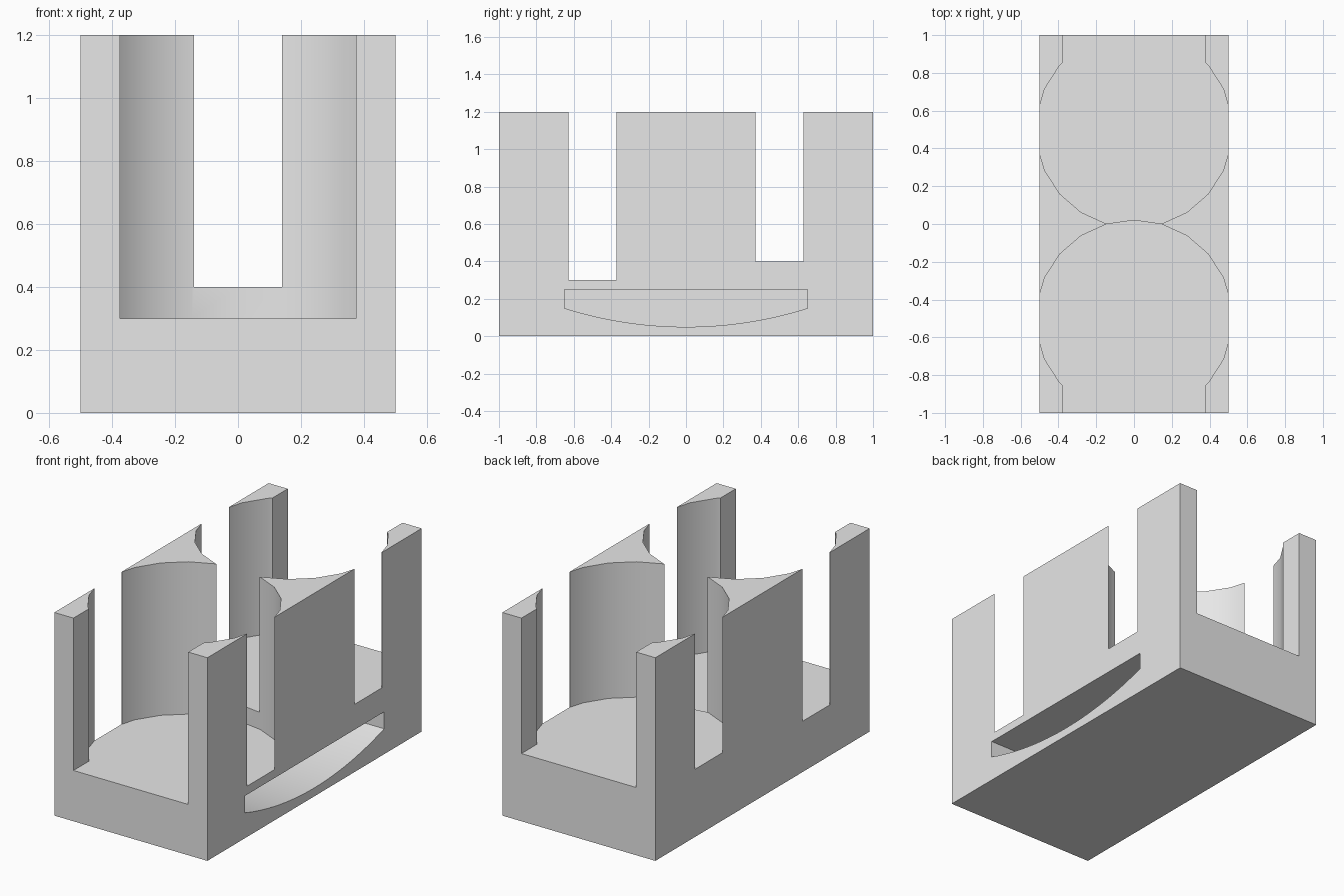
import bpy, math

cube = bpy.data.objects.get("Cube")
if cube:
    bpy.data.objects.remove(cube, do_unlink=True)

grey = bpy.data.materials.new("light grey")
grey.use_nodes = True
color = (0.8, 0.8, 0.8, 1)
grey.diffuse_color = color
grey.node_tree.nodes["Principled BSDF"].inputs["Base Color"].default_value = color


def box(name, lo, hi):
    """Axis-aligned box between two corners."""
    bpy.ops.mesh.primitive_cube_add(size=1, location=[(a + b) / 2 for a, b in zip(lo, hi)])
    ob = bpy.context.object
    ob.name = name
    ob.scale = [b - a for a, b in zip(lo, hi)]
    bpy.ops.object.transform_apply(location=True, rotation=True, scale=True)
    return ob


def cut(target, cutter):
    """Subtract the cutter, then remove it."""
    cutter.hide_render = True
    mod = target.modifiers.new("cut", "BOOLEAN")
    mod.operation = "DIFFERENCE"
    mod.solver = "EXACT"
    mod.object = cutter
    bpy.context.view_layer.objects.active = target
    bpy.ops.object.modifier_apply(modifier=mod.name)
    bpy.data.objects.remove(cutter, do_unlink=True)


# Solid block
holder = box("holder_body", (-0.5, -1, 0), (0.5, 1, 1.2))

# Two round wells, each with side slots and an open end
SIDES, RADIUS, TOP = 22, 0.52, 1.5
for side, floor in ((-1, 0.3), (1, 0.4)):
    bpy.ops.mesh.primitive_cylinder_add(
        vertices=SIDES, radius=RADIUS, depth=TOP - floor,
        location=(0, side * 0.5, (TOP + floor) / 2))
    well = bpy.context.object
    well.name = "well_cutter"
    cut(holder, well)
    cut(holder, box("slot_cutter", (-0.7, side * 0.5 - 0.128, floor),
                    (0.7, side * 0.5 + 0.128, TOP)))
    ends = sorted((side * 0.6, side * 1.2))
    cut(holder, box("end_cutter", (-0.375, ends[0] if side < 0 else 0.8, floor),
                    (0.375, -0.8 if side < 0 else ends[1], TOP)))

# Tray recess with a curved floor, open on the left side only
HALF, RIM, SAG, STEPS = 0.65, 0.15, 0.1, 24
bend = (HALF ** 2 + SAG ** 2) / (2 * SAG)
angle = math.asin(HALF / bend)
profile = [(-HALF, 0.25)]
for i in range(STEPS + 1):
    a = angle * (2 * i / STEPS - 1)
    profile.append((bend * math.sin(a), RIM - SAG + bend * (1 - math.cos(a))))
profile.append((HALF, 0.25))
n = len(profile)
verts = [(x, y, z) for x in (-0.3, 0.7) for y, z in profile]
faces = [tuple(reversed(range(n))), tuple(range(n, 2 * n))]
faces += [(i, (i + 1) % n, n + (i + 1) % n, n + i) for i in range(n)]
mesh = bpy.data.meshes.new("recess_cutter")
mesh.from_pydata(verts, [], faces)
recess = bpy.data.objects.new("recess_cutter", mesh)
bpy.context.collection.objects.link(recess)
cut(holder, recess)

# Finish: one colour, smooth curves with sharp edges
holder.data.materials.clear()
holder.data.materials.append(grey)
bpy.ops.object.select_all(action="DESELECT")
holder.select_set(True)
bpy.context.view_layer.objects.active = holder
bpy.ops.object.shade_smooth_by_angle(angle=math.radians(30))
